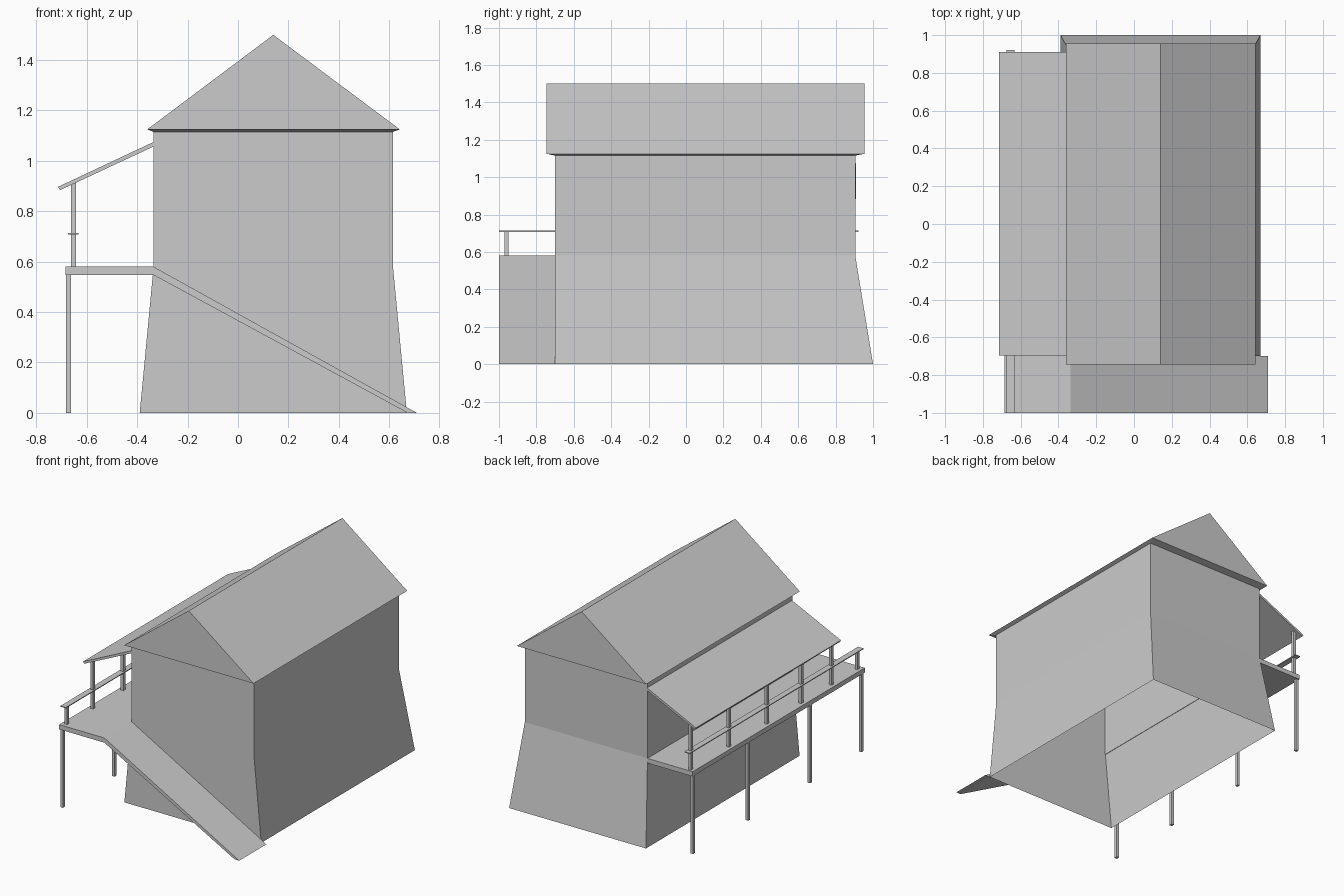
import bpy, bmesh

if "Cube" in bpy.data.objects:
    bpy.data.objects.remove(bpy.data.objects["Cube"])


def make_object(name, bm):
    bmesh.ops.recalc_face_normals(bm, faces=bm.faces)
    mesh = bpy.data.meshes.new(name)
    bm.to_mesh(mesh)
    bm.free()
    obj = bpy.data.objects.new(name, mesh)
    bpy.context.collection.objects.link(obj)
    return obj


def prism(name, profile, y0, y1):
    """Extrude an (x, z) outline along y."""
    bm = bmesh.new()
    face = bm.faces.new([bm.verts.new((x, y0, z)) for x, z in profile])
    out = bmesh.ops.extrude_face_region(bm, geom=[face])
    verts = [v for v in out["geom"] if isinstance(v, bmesh.types.BMVert)]
    bmesh.ops.translate(bm, verts=verts, vec=(0, y1 - y0, 0))
    return make_object(name, bm)


def box(name, x0, x1, y0, y1, z0, z1):
    return prism(name, [(x0, z0), (x1, z0), (x1, z1), (x0, z1)], y0, y1)


# House shell: flared base, straight walls, small eave, gable roof, open bottom
bm = bmesh.new()
rings = []
for x0, x1, y0, y1, z in [(-0.39, 0.67, -0.70, 1.0, 0.0),
                          (-0.335, 0.615, -0.70, 0.905, 0.58),
                          (-0.335, 0.615, -0.70, 0.905, 1.115),
                          (-0.36, 0.642, -0.745, 0.955, 1.125)]:
    rings.append([bm.verts.new(p) for p in
                  [(x0, y0, z), (x1, y0, z), (x1, y1, z), (x0, y1, z)]])
for low, high in zip(rings, rings[1:]):
    for i in range(4):
        j = (i + 1) % 4
        bm.faces.new((low[i], low[j], high[j], high[i]))
a, b, c, d = rings[-1]
front = bm.verts.new((0.14, -0.745, 1.5))
back = bm.verts.new((0.14, 0.955, 1.5))
for f in [(a, b, front), (c, d, back), (b, c, back, front), (d, a, front, back)]:
    bm.faces.new(f)
make_object("house_shell", bm)

# Balcony deck and the ramp leading up to it
box("deck", -0.685, -0.335, -1.0, 0.905, 0.547, 0.58)
prism("ramp", [(-0.335, 0.58), (-0.335, 0.547), (0.673, 0), (0.71, 0)], -1.0, -0.70)

# Lean-to roof over the balcony
prism("porch_roof", [(-0.714, 0.897), (-0.706, 0.884), (-0.335, 1.057), (-0.335, 1.075)],
      -0.695, 0.91)

# Handrail
box("handrail", -0.675, -0.633, -1.0, 0.922, 0.708, 0.714)

# Porch posts up to the lean-to roof, and a short one at the ramp landing
for i, y in enumerate([0.88, 0.46, 0.04, -0.34, -0.675]):
    box(f"porch_post_{i}", -0.663, -0.643, y - 0.011, y + 0.011, 0.58, 0.915)
box("landing_rail_post", -0.663, -0.643, -0.971, -0.949, 0.58, 0.71)

# Stilts under the deck
for i, y in enumerate([0.885, 0.275, -0.41, -0.98]):
    box(f"stilt_{i}", -0.682, -0.662, y - 0.011, y + 0.011, 0, 0.547)
